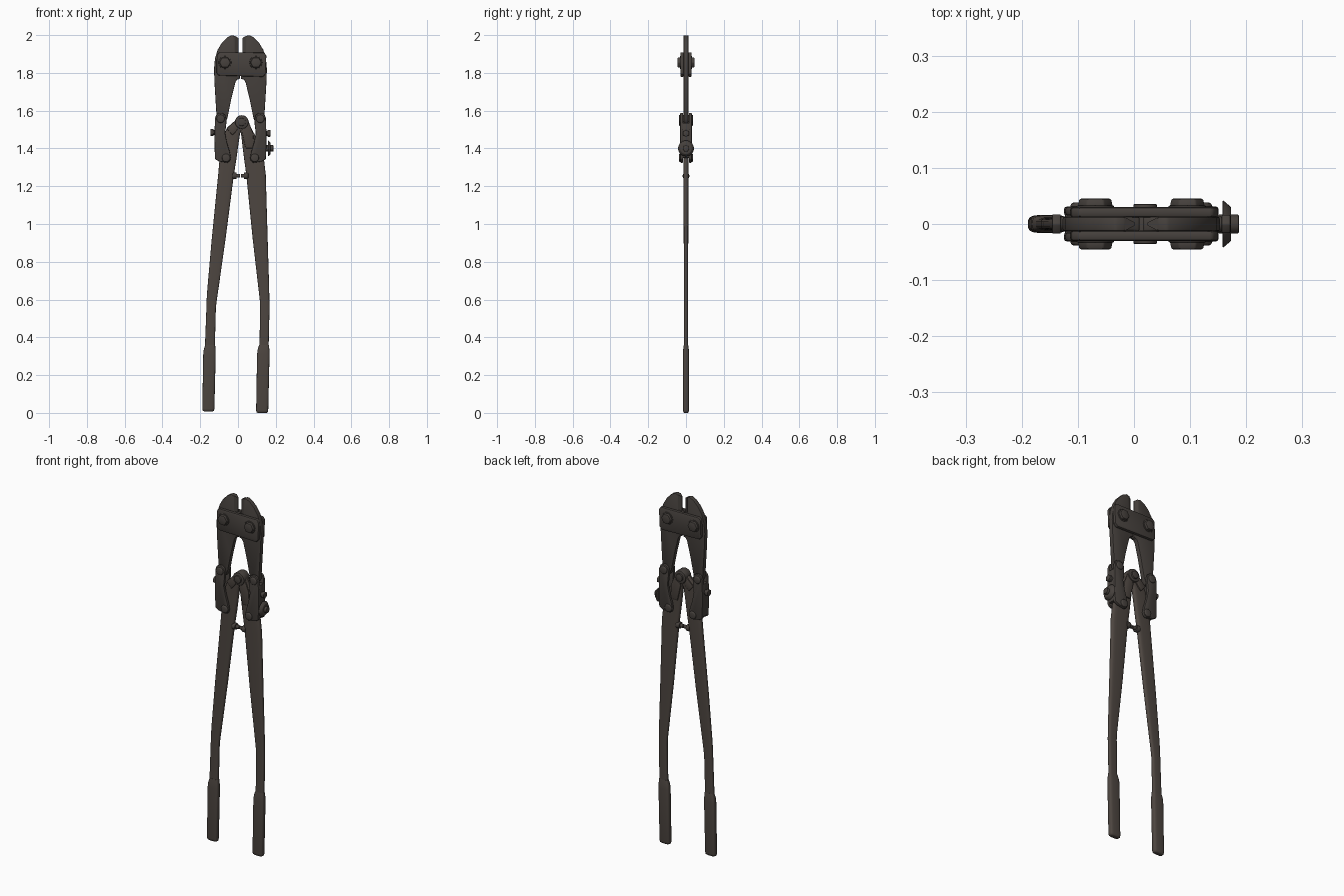
import bpy, bmesh, math
from mathutils import Matrix, Vector

CX = 0.013  # x of the tool's axis of symmetry


def material(name, rgb):
    m = bpy.data.materials.new(name)
    m.diffuse_color = (*rgb, 1)
    return m


STEEL = material("dark steel", (0.062, 0.053, 0.047))
HANDLE = material("brown handle paint", (0.075, 0.061, 0.052))


def finish(name, bm, mat, bevel=0.0, angle=35):
    bmesh.ops.recalc_face_normals(bm, faces=bm.faces)
    me = bpy.data.meshes.new(name)
    bm.to_mesh(me)
    bm.free()
    ob = bpy.data.objects.new(name, me)
    bpy.context.collection.objects.link(ob)
    me.materials.append(mat)
    bpy.ops.object.select_all(action='DESELECT')
    ob.select_set(True)
    bpy.context.view_layer.objects.active = ob
    if bevel:
        b = ob.modifiers.new("bevel", 'BEVEL')
        b.width, b.segments, b.limit_method = bevel, 2, 'ANGLE'
        b.angle_limit = math.radians(40)
        bpy.ops.object.modifier_apply(modifier="bevel")
    bpy.ops.object.shade_smooth_by_angle(angle=math.radians(angle))
    return ob


def flip(pts):
    return [(2 * CX - x, z) for x, z in pts]


def prism(name, pts, y0, y1, mat=STEEL, bevel=0.004, edge_x=None):
    """Front outline (x, z) extruded from y0 to y1; thin where x is near edge_x."""
    bm = bmesh.new()
    f = bm.faces.new([bm.verts.new((x, y0, z)) for x, z in pts])
    new = bmesh.ops.extrude_face_region(bm, geom=[f])["geom"]
    bmesh.ops.translate(bm, vec=(0, y1 - y0, 0),
                        verts=[v for v in new if isinstance(v, bmesh.types.BMVert)])
    if edge_x is not None:
        for v in bm.verts:
            if abs(v.co.x - edge_x) < 0.006:
                v.co.y *= 0.2
    return finish(name, bm, mat, bevel)


def rod(name, a, b, r1, r2=None, segs=20, bevel=0.003, spin=0, mat=STEEL):
    """Cylinder or cone from point a to point b."""
    a, b = Vector(a), Vector(b)
    d = b - a
    bm = bmesh.new()
    m = (Matrix.Translation((a + b) / 2) @ d.to_track_quat('Z', 'Y').to_matrix().to_4x4()
         @ Matrix.Rotation(spin, 4, 'Z'))
    bmesh.ops.create_cone(bm, cap_ends=True, segments=segs, radius1=r1,
                          radius2=r1 if r2 is None else r2, depth=d.length, matrix=m)
    return finish(name, bm, mat, bevel)


def loft(name, rows, mat, power=0.55, n=24):
    """Rounded bar from rows of (z, x0, x1, half thickness)."""
    bm = bmesh.new()
    rings = []
    for z, x0, x1, t in rows:
        ring = []
        for i in range(n):
            a = 2 * math.pi * i / n
            c, s = math.cos(a), math.sin(a)
            ring.append(bm.verts.new((
                (x0 + x1) / 2 + (x1 - x0) / 2 * math.copysign(abs(c) ** power, c),
                t * math.copysign(abs(s) ** power, s), z)))
        rings.append(ring)
    for r, q in zip(rings, rings[1:]):
        for i in range(n):
            bm.faces.new((r[i], r[(i + 1) % n], q[(i + 1) % n], q[i]))
    bm.faces.new(rings[0])
    bm.faces.new(rings[-1])
    return finish(name, bm, mat, 0, 50)


# Outlines of the left half
jaw = [(-0.015, 1.995), (-0.033, 2.0), (-0.058, 1.987), (-0.085, 1.96), (-0.108, 1.922),
       (-0.122, 1.875), (-0.127, 1.82), (-0.124, 1.74), (-0.113, 1.56), (-0.095, 1.53),
       (-0.07, 1.53), (-0.056, 1.56), (-0.036, 1.66), (-0.014, 1.75), (-0.005, 1.765),
       (0.010, 1.768), (0.010, 1.90), (-0.015, 1.91)]
blade = [(-0.016, 1.905), (0.002, 1.905), (0.002, 1.985), (-0.016, 1.996)]
link = [(-0.115, 1.578), (-0.103, 1.588), (-0.083, 1.588), (-0.068, 1.577), (-0.062, 1.558),
        (-0.062, 1.53), (-0.068, 1.48), (-0.058, 1.43), (-0.043, 1.38), (-0.038, 1.35),
        (-0.043, 1.332), (-0.057, 1.324), (-0.1, 1.331), (-0.122, 1.343), (-0.125, 1.45),
        (-0.122, 1.56)]
web = [(-0.123, 1.35), (-0.095, 1.35), (-0.095, 1.535), (-0.123, 1.535)]

for side, fn, ex in (("left", list, 0.002), ("right", flip, 2 * CX - 0.002)):
    # Jaws with ground cutting edges
    prism(side + "_jaw", fn(jaw), -0.013, 0.013)
    prism(side + "_cutting_edge", fn(blade), -0.012, 0.012, bevel=0, edge_x=ex)
    # Link plates joined by a web on the outside
    prism(side + "_link_web", fn(web), -0.02, 0.02)
    for face, s in (("front", -1), ("back", 1)):
        prism(f"{side}_{face}_link", fn(link), s * 0.015, s * 0.031, bevel=0.005)
        for spot, p in (("upper", (-0.092, 1.557)), ("lower", (-0.063, 1.35))):
            x, z = fn([p])[0]
            rod(f"{side}_{face}_{spot}_link_pin", (x, s * 0.028, z), (x, s * 0.038, z),
                0.023, 0.019)
        # Hex bolts of the jaw plate
        x, z = fn([(-0.069, 1.855)])[0]
        rod(f"{side}_{face}_washer", (x, s * 0.025, z), (x, s * 0.033, z), 0.034)
        rod(f"{side}_{face}_hex_bolt", (x, s * 0.03, z), (x, s * 0.045, z), 0.032, 0.029,
            segs=6, spin=math.pi / 6)

# Jaw plates
plate = [(-0.114, 1.80), (-0.102, 1.786), (0.132, 1.779), (0.146, 1.795),
         (0.150, 1.89), (0.140, 1.908), (-0.098, 1.909), (-0.112, 1.895)]
for face, s in (("front", -1), ("back", 1)):
    prism(face + "_jaw_plate", plate, s * 0.012, s * 0.03, bevel=0.005)

# Handles with rubber-like grips
loft("left_handle", [
    (0.30, -0.177, -0.124, 0.011), (0.56, -0.167, -0.117, 0.011), (0.60, -0.166, -0.112, 0.011),
    (0.66, -0.162, -0.103, 0.011), (0.92, -0.139, -0.066, 0.012), (1.26, -0.105, -0.022, 0.014),
    (1.34, -0.098, -0.009, 0.014), (1.42, -0.085, 0.002, 0.014), (1.48, -0.07, 0.011, 0.014),
    (1.51, -0.058, 0.03, 0.014), (1.535, -0.03, 0.035, 0.014), (1.56, 0.0, 0.035, 0.014)], HANDLE)
loft("right_handle", [
    (0.30, 0.113, 0.161, 0.011), (0.56, 0.117, 0.167, 0.011), (0.60, 0.115, 0.166, 0.011),
    (0.66, 0.108, 0.165, 0.011), (0.92, 0.078, 0.157, 0.012), (1.26, 0.044, 0.147, 0.014),
    (1.34, 0.033, 0.138, 0.014), (1.42, 0.023, 0.115, 0.014), (1.48, 0.016, 0.085, 0.014),
    (1.52, 0.0, 0.064, 0.014), (1.56, 0.0, 0.05, 0.014)], HANDLE)
for side, dx, dz in (("left", 0, 0.008), ("right", 0.285, 0)):
    loft(side + "_grip", [
        (dz, -0.180 + dx, -0.133 + dx, 0.010), (dz + 0.004, -0.187 + dx, -0.127 + dx, 0.014),
        (dz + 0.014, -0.189 + dx, -0.125 + dx, 0.016), (0.31, -0.184 + dx, -0.118 + dx, 0.016),
        (0.335, -0.181 + dx, -0.119 + dx, 0.015), (0.36, -0.173 + dx, -0.121 + dx, 0.0115)],
        HANDLE)

# Centre pivot of the handles
rod("centre_pivot_boss", (0.020, -0.027, 1.54), (0.020, 0.027, 1.54), 0.036, segs=28, bevel=0.005)
rod("centre_pivot_pin", (0.020, -0.036, 1.54), (0.020, 0.036, 1.54), 0.021)
for face, s in (("front", -1), ("back", 1)):
    prism(face + "_left_pivot_ear", [(-0.06, 1.505), (0.0, 1.562), (0.02, 1.54), (-0.01, 1.49),
          (-0.03, 1.47)], s * 0.012, s * 0.021, HANDLE)
    prism(face + "_right_pivot_ear", [(0.03, 1.57), (0.052, 1.555), (0.08, 1.48), (0.085, 1.40),
          (0.04, 1.40), (0.02, 1.49)], s * 0.012, s * 0.021, HANDLE)

# Stop bumpers between the handles
rod("left_stop_stem", (-0.04, 0, 1.255), (0.011, 0, 1.255), 0.010)
rod("left_stop_collar", (-0.03, 0, 1.255), (-0.008, 0, 1.255), 0.018)
rod("right_stop_stem", (0.015, 0, 1.255), (0.06, 0, 1.255), 0.010)
rod("right_stop_collar", (0.032, 0, 1.255), (0.055, 0, 1.255), 0.018)

# Adjusting screws and dished nut on the outside of the links
rod("left_adjuster_collar", (-0.11, 0, 1.485), (-0.132, 0, 1.485), 0.013)
rod("left_adjuster_head", (-0.130, 0, 1.485), (-0.146, 0, 1.485), 0.020, segs=6)
rod("right_adjuster_collar", (0.14, 0, 1.48), (0.158, 0, 1.48), 0.013)
rod("right_adjuster_head", (0.156, 0, 1.48), (0.172, 0, 1.48), 0.019, segs=6)
rod("dished_nut_stem", (0.14, 0, 1.40), (0.187, 0, 1.40), 0.017)
rod("dished_nut_disc", (0.158, 0, 1.40), (0.173, 0, 1.40), 0.043, 0.030, segs=28, bevel=0.002)
